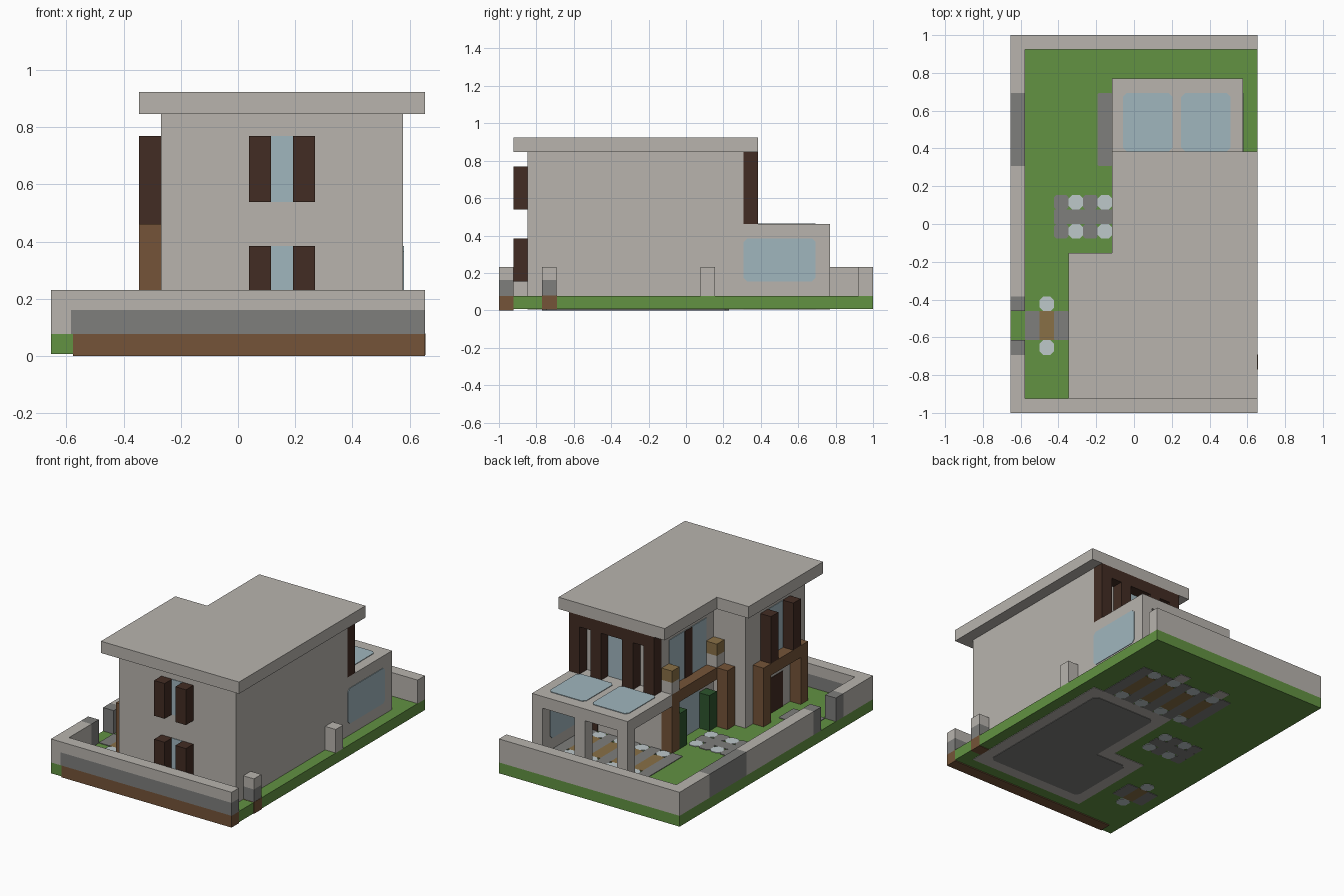
import bpy
import bmesh
import math

if "Cube" in bpy.data.objects:
    bpy.data.objects.remove(bpy.data.objects["Cube"], do_unlink=True)

U = 2 / 26          # one block of the building grid
THIN = 0.05         # how far a plate stands proud, in blocks


def srgb(*rgb):
    return [((c / 255 + 0.055) / 1.055) ** 2.4 for c in rgb] + [1]


def material(name, *rgb):
    m = bpy.data.materials.new(name)
    m.use_nodes = True
    m.diffuse_color = srgb(*rgb)
    bsdf = next(n for n in m.node_tree.nodes if n.type == "BSDF_PRINCIPLED")
    bsdf.inputs["Base Color"].default_value = srgb(*rgb)
    return m


plaster = material("plaster", 184, 180, 174)
stone = material("grey stone", 126, 126, 124)
brown = material("brown wood", 117, 84, 56)
dark = material("dark wood", 66, 44, 35)
glass = material("pale blue glass", 160, 182, 190)
grass = material("grass green", 98, 146, 66)
ochre = material("ochre wood", 137, 112, 70)
leaf = material("dark leaf green", 45, 85, 45)
pale = material("pale stone", 190, 200, 202)


def prism(name, outline, k0, k1, mat):
    """Extrude an outline given in grid blocks between two heights."""
    bm = bmesh.new()
    low = [bm.verts.new(((i - 8.5) * U, (j - 13) * U, k0 * U)) for i, j in outline]
    face = bm.faces.new(low)
    ext = bmesh.ops.extrude_face_region(bm, geom=[face])
    top = [v for v in ext["geom"] if isinstance(v, bmesh.types.BMVert)]
    bmesh.ops.translate(bm, verts=top, vec=(0, 0, (k1 - k0) * U))
    bmesh.ops.recalc_face_normals(bm, faces=bm.faces)
    mesh = bpy.data.meshes.new(name)
    bm.to_mesh(mesh)
    bm.free()
    mesh.materials.append(mat)
    obj = bpy.data.objects.new(name, mesh)
    bpy.context.collection.objects.link(obj)
    return obj


def box(name, i, j, k, mat):
    return prism(name, [(i[0], j[0]), (i[1], j[0]), (i[1], j[1]), (i[0], j[1])], *k, mat)


def cell(n):
    return (n, n + 1)


def rounded(name, i, j, k, mat, r=0.25):
    """Flat plate with clipped corners."""
    (a, b), (c, d) = i, j
    pts = [(a + r, c), (b - r, c), (b, c + r), (b, d - r),
           (b - r, d), (a + r, d), (a, d - r), (a, c + r)]
    return prism(name, pts, *k, mat)


def paving(name, i, j, mat, r=0.0):
    """Ground inlay that shows on both sides of the lawn slab."""
    rounded(name, i, j, (0.04, 1 + THIN), mat, r or 0.05)


def on_x(name, x, j, k, mat):
    box(name, (x - THIN, x + THIN), j, k, mat)


def on_y(name, i, y, k, mat):
    box(name, i, (y - THIN, y + THIN), k, mat)


# Lawn slab and coloured front footing
box("lawn", (0, 17), (1, 26), (0.08, 1), grass)
box("lawn_corner", cell(0), cell(0), (0.08, 1), grass)
box("front_footing", (1, 17), cell(0), (0, 1), brown)

# Perimeter wall
box("front_wall_band", (0.9, 17), cell(0), (1, 2.1), stone)
box("front_wall_corner", (0, 0.9), cell(0), (1, 2.1), plaster)
box("front_wall_top", (0, 17), cell(0), (2.1, 3), plaster)
box("back_wall", (0, 17), cell(25), (1, 3), plaster)
for n, (j0, j1, mat) in enumerate([(1, 4, plaster), (4, 5, stone), (7, 8, stone),
                                   (8, 17, plaster), (17, 22, stone), (22, 25, plaster)]):
    box(f"left_wall_{n}", cell(0), (j0, j1), (1, 3), mat)

# Right boundary posts
box("post_footing", (16, 17 + THIN / 2), (3 - THIN / 2, 4 + THIN / 2), (0.04, 1 + THIN / 2), brown)
box("front_post_base", cell(16), cell(3), (1, 2.1), stone)
box("front_post_top", cell(16), cell(3), (2.1, 3), plaster)
box("rear_post", cell(16), cell(14), (1, 3), plaster)

# House body and overhanging flat roof
prism("house_walls", [(5, 2), (16, 2), (16, 17), (8, 17), (8, 10), (5, 10)], 0.04, 11, plaster)
prism("roof", [(4, 1), (17, 1), (17, 18), (7, 18), (7, 11), (4, 11)], 11, 12, plaster)
prism("inner_floor", [(6.3, 3), (14.7, 3), (15, 3.3), (15, 15.7), (14.7, 16), (9.3, 16),
                      (9, 15.7), (9, 9), (6.3, 9), (6, 8.7), (6, 3.3)], 0, 0.06, stone)

# Front windows with shutters
for floor, z in (("lower", (2, 5)), ("upper", (7, 10))):
    on_y(f"{floor}_front_glass", cell(10), 2, z, glass)
    for side, i in (("right", 9), ("left", 11)):
        box(f"{floor}_front_shutter_{side}", cell(i), cell(1), z, dark)

# Left entrance: porch frame, door, window and shutters
box("porch_beam", cell(4), (3, 9), (5, 6), brown)
for side, j, s in (("front", 3, 4), ("back", 8, 7)):
    box(f"porch_post_{side}", cell(4), cell(j), (1, 5), brown)
    box(f"porch_shutter_{side}", cell(4), cell(s), (6, 10), dark)
on_x("entrance_door", 5, (5, 7), (1, 4), dark)
on_x("entrance_window", 5, (5, 7), (6, 10), glass)

# Courtyard side: beam, posts, lanterns, hedges and glazing
box("courtyard_beam", cell(7), (10, 17), (5, 6), brown)
box("courtyard_post_back", cell(7), cell(16), (1, 5), brown)
box("courtyard_post_front", cell(6), cell(10), (1, 6), brown)
for side, lamp, hedge in (("front", 10, 11), ("back", 16, 15)):
    box(f"lantern_base_{side}", cell(7), cell(lamp), (6, 7), plaster)
    box(f"lantern_top_{side}", cell(7), cell(lamp), (7, 8), ochre)
    box(f"hedge_{side}", cell(7), cell(hedge), (1, 4), leaf)
on_x("courtyard_glass_door", 8, (12, 15), (1, 5), glass)
on_x("courtyard_upper_window", 8, (11, 16), (6, 10), glass)
box("courtyard_mullion", (7.9, 8.1), cell(13), (6, 10), dark)

# Upper back facade: timber frame over the terrace
box("back_lintel", (8, 16), cell(17), (10, 11), dark)
for i in (8, 10, 13, 15):
    box(f"back_timber_{i}", cell(i), cell(17), (6, 10), dark)
on_y("back_upper_window", (11, 13), 17, (6, 10), glass)
on_y("back_bench_panel", (14, 15), 17, (1, 3), dark)

# Terrace room: roof, posts, glazed side wall
box("terrace_roof", (7, 16), (17, 23), (5, 6), plaster)
box("terrace_side_wall", cell(15), (17, 23), (1, 5), plaster)
for i in (7, 11):
    box(f"terrace_post_{i}", cell(i), cell(22), (0.04, 5), plaster)
for n, i in enumerate((8, 12)):
    rounded(f"skylight_{n}", (i - 0.25, i + 3.15), (18, 22), (5 - THIN, 6 + THIN), glass)
side = rounded("side_window", (-5, -2), (17, 22), (15 - THIN, 16 + THIN), glass)
side.rotation_euler = (0, math.radians(90), 0)
# turned upright: old x becomes -z and old z becomes x
side.location = (-8.5 * U, 0, -8.5 * U)

# Terrace paving: stone strips between planks with pale end slabs
for i in range(6, 15):
    if i % 2 == 0:
        paving(f"terrace_strip_{i}", cell(i), (17, 22), stone)
    else:
        paving(f"terrace_plank_{i}", cell(i), (18, 21), ochre)
        for j in (17, 21):
            paving(f"terrace_slab_{i}_{j}", cell(i), cell(j), pale, 0.25)

# Courtyard path
paving("path_middle", (3, 7), cell(13), stone)
for i in (3, 5):
    for j in (12, 14):
        paving(f"path_stone_{i}_{j}", cell(i), cell(j), stone, 0.15)
        paving(f"path_slab_{i}_{j}", cell(i + 1), cell(j), pale, 0.25)

# Entrance path
paving("entrance_plank", cell(2), (5, 7), ochre)
for i in (1, 3):
    paving(f"entrance_stone_{i}", cell(i), (5, 7), stone)
for j in (4, 7):
    paving(f"entrance_slab_{j}", cell(2), cell(j), pale, 0.25)
